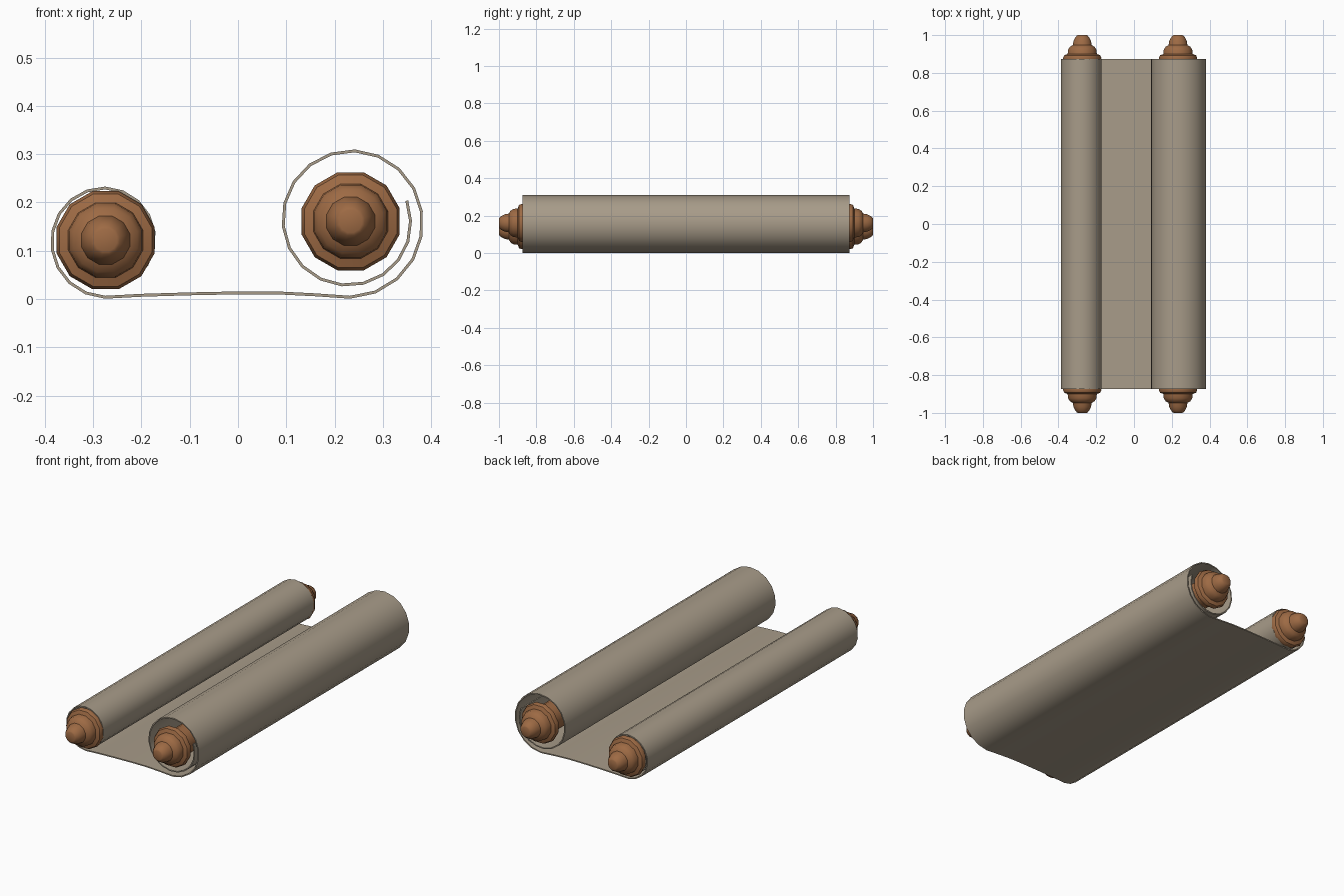
import bpy, math

if "Cube" in bpy.data.objects:
    bpy.data.objects.remove(bpy.data.objects["Cube"])

HALF = 0.873  # half length of the paper


def material(name, rgb):
    m = bpy.data.materials.new(name)
    m.diffuse_color = (*rgb, 1)
    m.use_nodes = True
    m.node_tree.nodes["Principled BSDF"].inputs["Base Color"].default_value = m.diffuse_color
    return m


paper_mat = material("old paper", (0.39, 0.33, 0.25))
wood_mat = material("brown wood", (0.34, 0.145, 0.058))


def add(name, verts, faces, mat):
    me = bpy.data.meshes.new(name)
    me.from_pydata(verts, [], faces)
    me.materials.append(mat)
    ob = bpy.data.objects.new(name, me)
    bpy.context.collection.objects.link(ob)
    bpy.ops.object.select_all(action='DESELECT')
    ob.select_set(True)
    bpy.context.view_layer.objects.active = ob
    return ob


def spiral(cx, cz, radii, sweep, direction):
    """Points from the bottom of a roll inwards; radii are given per quarter turn."""
    pts = []
    steps = round(sweep / 20)
    for i in range(steps + 1):
        d = sweep * i / steps
        q = min(int(d / 90), len(radii) - 2)
        r = radii[q] + (radii[q + 1] - radii[q]) * (d / 90 - q)
        a = math.radians(-90 + direction * d)
        pts.append((cx + r * math.cos(a), cz + r * math.sin(a)))
    return pts


# Paper: left roll, slightly raised sheet, right roll as one ribbon
left = spiral(-0.275, 0.122, [.118, .110, .108, .102, .097, .093, .091], 520, -1)
right = spiral(0.232, 0.161, [.157, .149, .146, .139, .132, .125, .124], 470, 1)
middle = [(-0.2, .008), (-0.1, .011), (0, .013), (0.08, .013), (0.16, .009)]
path = left[::-1] + middle + right
n = len(path)
rows = [-HALF, 0, HALF]
verts = [(x, y, z) for y in rows for x, z in path]
faces = [(j * n + i, j * n + i + 1, (j + 1) * n + i + 1, (j + 1) * n + i)
         for j in range(2) for i in range(n - 1)]
paper = add("paper_sheet", verts, faces, paper_mat)
mod = paper.modifiers.new("thickness", 'SOLIDIFY')
mod.thickness = 0.006
mod.offset = 0
bpy.ops.object.modifier_apply(modifier=mod.name)
bpy.ops.object.shade_smooth_by_angle(angle=math.radians(40))

# Wooden rods with stepped end knobs, turned as one 12-sided profile (y, radius)
knob = [(0.865, .07), (0.868, .103), (0.880, .105), (0.893, .099), (0.900, .080),
        (0.922, .078), (0.938, .068), (0.947, .052), (0.968, .048),
        (0.985, .040), (0.997, .030), (1.0, .024)]
profile = [(-y, r) for y, r in knob[::-1]] + knob
SIDES = 12
for name, cx, cz in (("left_rod", -0.274, 0.122), ("right_rod", 0.233, 0.161)):
    verts = []
    for y, r in profile:
        for k in range(SIDES):
            a = 2 * math.pi * (k + 0.5) / SIDES
            verts.append((cx + r * math.cos(a), y, cz + r * math.sin(a)))
    faces = []
    for j in range(len(profile) - 1):
        for k in range(SIDES):
            k2 = (k + 1) % SIDES
            faces.append((j * SIDES + k, (j + 1) * SIDES + k,
                          (j + 1) * SIDES + k2, j * SIDES + k2))
    last = (len(profile) - 1) * SIDES
    faces.append(tuple(range(SIDES)))
    faces.append(tuple(last + k for k in reversed(range(SIDES))))
    add(name, verts, faces, wood_mat)
    bpy.ops.object.shade_smooth_by_angle(angle=math.radians(35))
